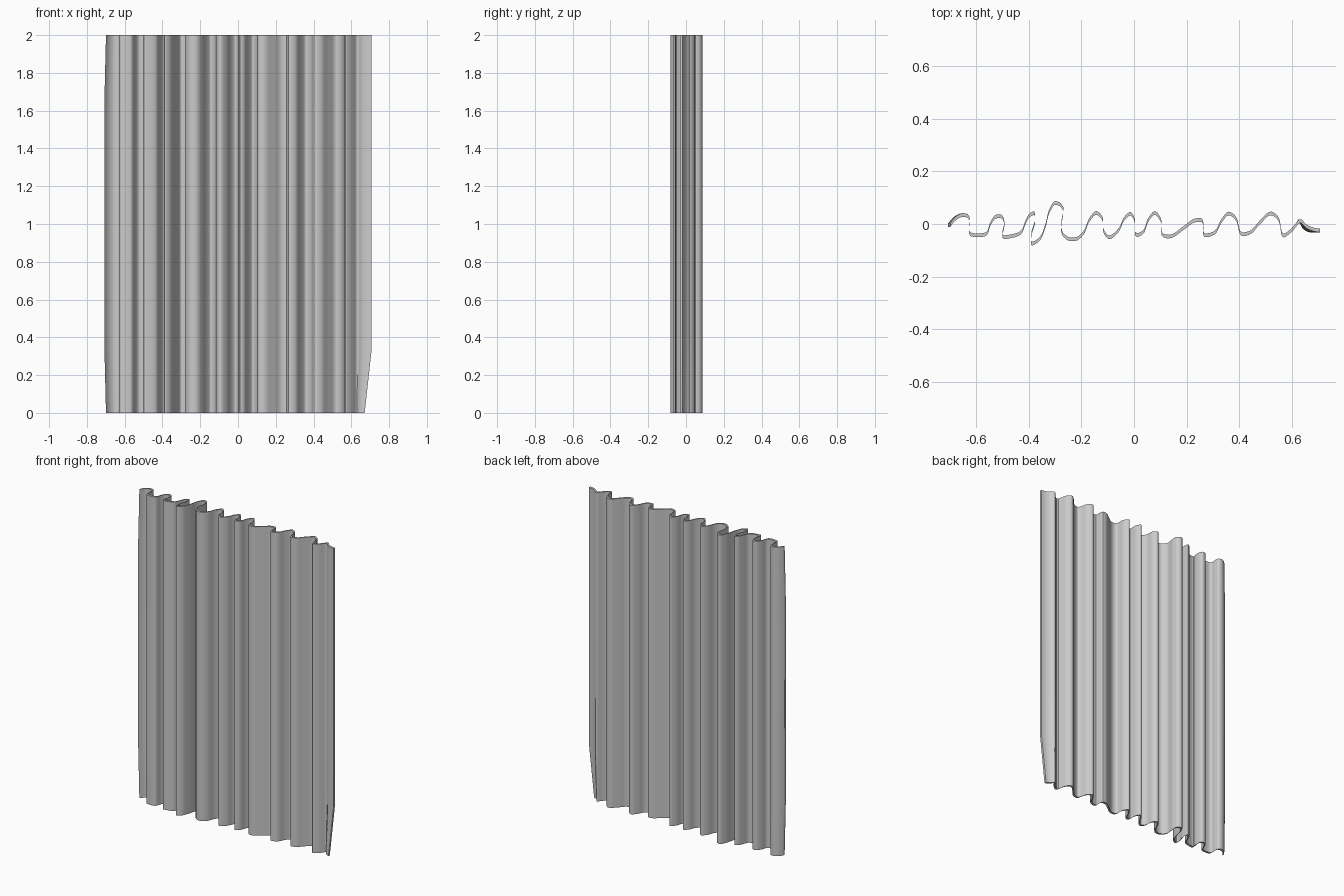
import bpy, bmesh
from mathutils import Vector

if "Cube" in bpy.data.objects:
    bpy.data.objects.remove(bpy.data.objects["Cube"])

# Fold line of the curtain seen from above (x, y in hundredths)
FOLDS = [
    (-70.7, -.4), (-68.5, 2), (-65.3, 3.4), (-63.2, 3), (-62.3, -3.8), (-59.2, -4.3), (-56.2, -3.7),
    (-54.5, .3), (-52.5, 2.8), (-50.3, 2.8), (-49.4, 1), (-49.7, -4.9), (-47, -4.7), (-43, -3.2),
    (-41.3, .5), (-39.8, 3.2), (-38, 4.1), (-37.6, 1.8), (-39.1, -4.5), (-38.9, -7.4), (-36, -5.8),
    (-33.8, -1), (-31.9, 5.5), (-30, 8), (-27.9, 7.3), (-27.2, -3.7), (-25, -5.6), (-21.6, -5.5),
    (-19.3, -3.5), (-16.7, 2), (-14.3, 4.2), (-12.3, 2.6), (-11.3, -3.3), (-9.7, -5), (-6, -2.5),
    (-3.4, 2.4), (-1.3, 3.9), (0, 2.2), (1.1, -4.2), (3, -3.5), (5.7, 2), (7.9, 4.2), (10, 2),
    (11.2, -4.4), (13, -4.8), (19.3, -1.2), (23, 1.3), (25.8, 1.4), (26.8, -4.2), (30.5, -3.4),
    (33.5, 1.5), (36, 4), (38.4, 2.6), (41.2, -3.9), (44, -3.3), (47.8, .5), (52.4, 4),
    (54.5, 2.6), (57, -4.4), (60, -2.3), (63.5, 1.1), (65.5, -.8), (68, -2), (70.7, -2.5),
]
STEPS = 5
THICK = 0.014


def spline(pts):
    """Centripetal-like smooth curve through the fold points."""
    p = [Vector(q) / 100 for q in pts]
    p = [p[0] * 2 - p[1]] + p + [p[-1] * 2 - p[-2]]
    out = []
    for i in range(1, len(p) - 2):
        a, b, c, d = p[i - 1:i + 3]
        seg = (c - b).length
        l0, l1 = (b - a).length, (d - c).length
        # tangents weighted by neighbouring lengths to avoid overshoot
        m1 = ((b - a) / l0 * seg + (c - b) / seg * l0) / (l0 + seg) * seg
        m2 = ((c - b) / seg * l1 + (d - c) / l1 * seg) / (l1 + seg) * seg
        for k in range(STEPS):
            t = k / STEPS
            out.append(b * (2*t**3 - 3*t*t + 1) + m1 * (t**3 - 2*t*t + t)
                       + c * (3*t*t - 2*t**3) + m2 * (t**3 - t*t))
    out.append(p[-2])
    return out


def hem(x, z):
    """Draw the side edges in near the bottom and top corners."""
    if x > 0.62 and z == 0:
        return 0.62 + (x - 0.62) * 0.58
    if x < -0.64 and z in (0, 2):
        return -0.64 + (x + 0.64) * 0.88
    return x


# Curtain panel: smooth folds with a thin front and back skin
line = spline(FOLDS)
levels = [0, 0.33, 1, 1.67, 2]
bm = bmesh.new()
skins = [[[bm.verts.new((hem(q.x, z), q.y + dy, z)) for q in line] for z in levels]
         for dy in (-THICK / 2, THICK / 2)]
n, m = len(line), len(levels)
front, back = skins
for j in range(m - 1):
    for i in range(n - 1):
        for s in skins:
            bm.faces.new((s[j][i], s[j][i+1], s[j+1][i+1], s[j+1][i]))
    for i in (0, n - 1):
        bm.faces.new((front[j][i], front[j+1][i], back[j+1][i], back[j][i]))
for j in (0, m - 1):
    for i in range(n - 1):
        bm.faces.new((front[j][i], front[j][i+1], back[j][i+1], back[j][i]))
bmesh.ops.recalc_face_normals(bm, faces=bm.faces)
mesh = bpy.data.meshes.new("curtain_panel")
bm.to_mesh(mesh)
bm.free()
curtain = bpy.data.objects.new("curtain_panel", mesh)
bpy.context.collection.objects.link(curtain)
bpy.context.view_layer.objects.active = curtain
curtain.select_set(True)
bpy.ops.object.shade_smooth_by_angle(angle=0.7)
